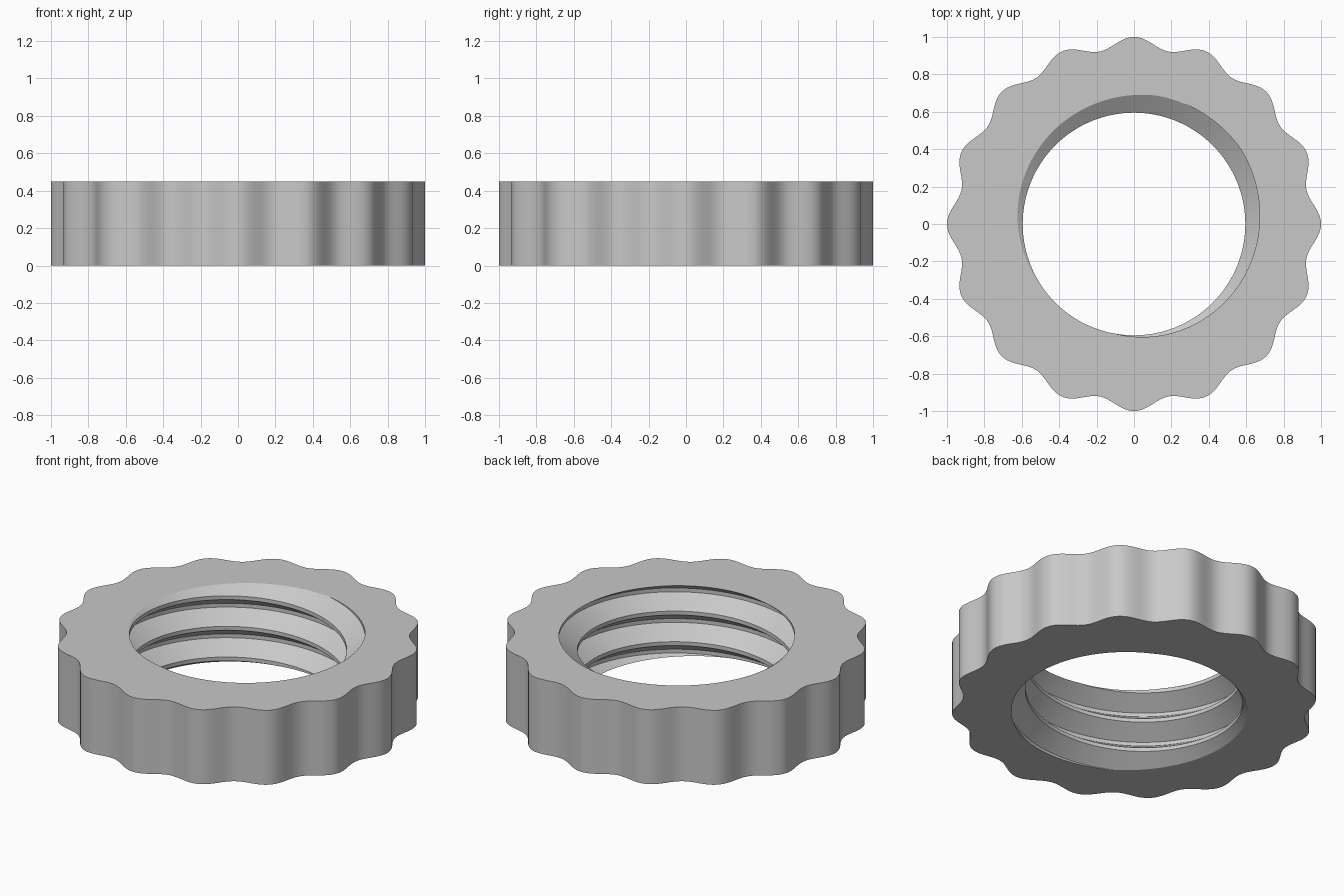
import bpy
import bmesh
from math import sin, cos, tau, floor, radians

cube = bpy.data.objects.get("Cube")
if cube:
    bpy.data.objects.remove(cube, do_unlink=True)

HEIGHT = 0.45
SEGMENTS = 360
LOBES = 16
MINOR, MAJOR = 0.595, 0.697        # thread crest and root radii
PITCH = 0.185
START = radians(35)                # where the thread root meets the top face
BREAKS = (0, 0.125, 0.5, 0.625)    # root flat, flank, crest flat, flank


def thread_radius(u):
    """Radius of the thread at phase u, one turn per unit."""
    u -= floor(u + 1e-9)
    if u < BREAKS[1]:
        t = 1
    elif u < BREAKS[2]:
        t = (BREAKS[2] - u) / (BREAKS[2] - BREAKS[1])
    elif u < BREAKS[3]:
        t = 0
    else:
        t = (u - BREAKS[3]) / (1 - BREAKS[3])
    return MINOR + (MAJOR - MINOR) * t


bm = bmesh.new()
welded = {}


def vert(r, a, z):
    """Vertex in polar coordinates, shared with any at the same place."""
    co = (r * cos(a), r * sin(a), z)
    key = tuple(round(c, 5) + 0.0 for c in co)
    if key not in welded:
        welded[key] = bm.verts.new(co)
    return welded[key]


def face(*corners):
    unique = list(dict.fromkeys(corners))
    if len(unique) > 2 and not bm.faces.get(unique):
        bm.faces.new(unique)


def column(a):
    """Thread vertices down the bore, then the outer wall, at one angle."""
    turn = (a - START) / tau
    bore = []
    for n in range(-1, 5):
        for b in BREAKS:
            z = HEIGHT - PITCH * (n + b - turn)
            z = min(max(z, 0), HEIGHT)
            bore.append(vert(thread_radius(turn + (HEIGHT - z) / PITCH), a, z))
    rim = 0.97 + 0.03 * cos(LOBES * a)
    return bore + [vert(rim, a, 0), vert(rim, a, HEIGHT)]


# Bore, underside, scalloped wall and top, swept around the axis
columns = [column(tau * i / SEGMENTS) for i in range(SEGMENTS + 1)]
for left, right in zip(columns, columns[1:]):
    for k in range(len(left)):
        face(left[k - 1], right[k - 1], right[k], left[k])

bmesh.ops.recalc_face_normals(bm, faces=bm.faces)
mesh = bpy.data.meshes.new("threaded_ring")
bm.to_mesh(mesh)
bm.free()

ring = bpy.data.objects.new("threaded_ring", mesh)
bpy.context.collection.objects.link(ring)

# Plain grey material
grey = bpy.data.materials.new("light_grey")
grey.use_nodes = True
colour = (0.58, 0.58, 0.58, 1)
grey.diffuse_color = colour
grey.node_tree.nodes["Principled BSDF"].inputs["Base Color"].default_value = colour
mesh.materials.append(grey)

# Smooth curves, crisp thread and rim edges
bpy.ops.object.select_all(action="DESELECT")
ring.select_set(True)
bpy.context.view_layer.objects.active = ring
bpy.ops.object.shade_smooth_by_angle(angle=radians(30))
